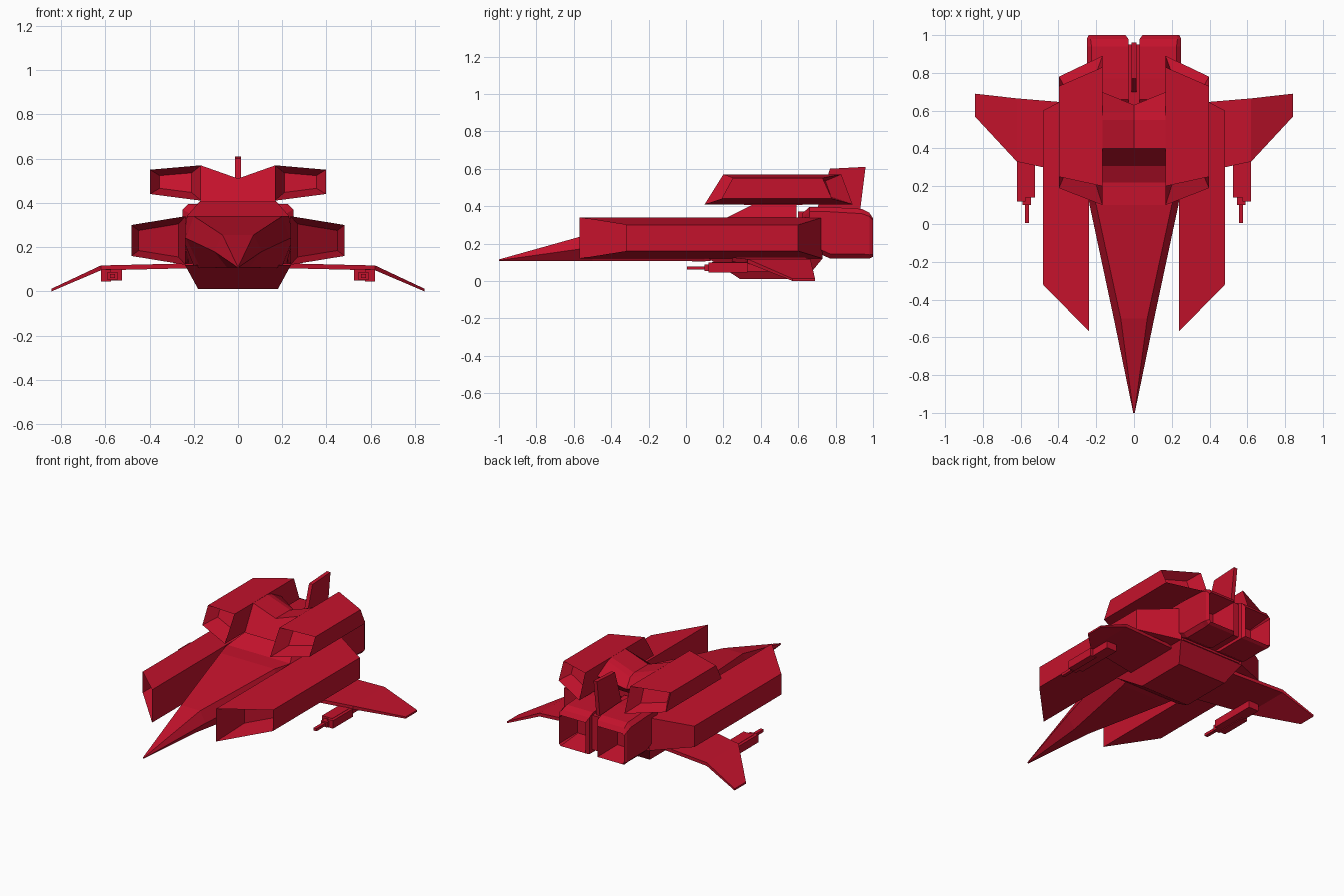
import bpy, bmesh
from mathutils import Vector

if "Cube" in bpy.data.objects:
    bpy.data.objects.remove(bpy.data.objects["Cube"])

red = bpy.data.materials.new("red_paint")
red.diffuse_color = (0.55, 0.006, 0.025, 1)
red.use_nodes = True
red.node_tree.nodes["Principled BSDF"].inputs["Base Color"].default_value = red.diffuse_color


def loft(name, rings, mirror=False, recess=()):
    """Skin rings of 3D points; recess = (end index, rim, depth vector) hollows an end cap."""
    bm = bmesh.new()
    vs = [[bm.verts.new(p) for p in r] for r in rings]
    n = len(vs[0])
    for a, b in zip(vs, vs[1:]):
        for i in range(n):
            j = (i + 1) % n
            bm.faces.new((a[i], a[j], b[j], b[i]))
    caps = [bm.faces.new(vs[0][::-1]), bm.faces.new(vs[-1])]
    bmesh.ops.recalc_face_normals(bm, faces=bm.faces)
    for end, rim, depth in recess:
        f = caps[end]
        bmesh.ops.inset_individual(bm, faces=[f], thickness=rim, use_even_offset=True)
        c = f.calc_center_median()
        for v in f.verts:
            v.co = c + (v.co - c) * 0.8 + Vector(depth)
    me = bpy.data.meshes.new(name)
    bm.to_mesh(me)
    bm.free()
    me.materials.append(red)
    ob = bpy.data.objects.new(name, me)
    bpy.context.collection.objects.link(ob)
    if mirror:
        ob.modifiers.new("mirror", 'MIRROR').use_mirror_merge = False
    return ob


def hull_ring(y, xt, zt, xm, zm, xb, zb):
    return [(-xt, y, zt), (xt, y, zt), (xm, y, zm), (xb, y, zb), (-xb, y, zb), (-xm, y, zm)]


def box(name, x0, x1, y0, y1, z0, z1, **kw):
    return loft(name, [[(x0, y, z0), (x1, y, z0), (x1, y, z1), (x0, y, z1)] for y in (y0, y1)], **kw)


# Needle nose and main hull
loft("hull", [
    hull_ring(-1.0, .003, .115, .004, .11, .003, .107),
    hull_ring(-.5, .07, .255, .107, .18, .05, .108),
    hull_ring(.1, .20, .34, .235, .24, .17, .105),
    hull_ring(.2, .23, .34, .25, .24, .20, .115),
    hull_ring(.73, .23, .34, .25, .24, .22, .125)])

# Belly keel
loft("belly", [
    [(-.24, .12, .12), (.24, .12, .12), (.24, .73, .12), (-.24, .73, .12)],
    [(-.18, .29, .01), (.18, .29, .01), (.18, .64, .01), (-.18, .64, .01)]])

# Side pods with slanted, hollow intakes
loft("side_pod", [
    [(.237, -.57, .12), (.482, -.32, .16), (.482, -.32, .30), (.237, -.57, .34)],
    [(.237, .73, .12), (.482, .60, .16), (.482, .60, .30), (.237, .73, .34)]],
    mirror=True, recess=[(0, .015, (.0, .22, 0))])

# Upper pods, hollow at both ends
loft("upper_pod", [
    [(.167, .10, .41), (.397, .19, .44), (.397, .25, .55), (.167, .20, .57)],
    [(.167, .89, .41), (.397, .78, .44), (.397, .73, .55), (.167, .83, .57)]],
    mirror=True, recess=[(0, .025, (0, .10, 0)), (1, .025, (0, -.08, 0))])

# Neck under the bridge
loft("neck", [
    [(-.24, .20, .33), (.24, .20, .33), (.24, .59, .33), (-.24, .59, .33)],
    [(-.17, .36, .41), (.17, .36, .41), (.17, .59, .41), (-.17, .59, .41)]])


# V-topped bridge joining the upper pods
def bridge_ring(yb, yo, yi, zo, zi):
    return [(-.17, yb, .405), (.17, yb, .405), (.17, yo, zo), (0, yi, zi), (-.17, yo, zo)]


loft("bridge", [
    bridge_ring(.31, .40, .40, .57, .51),
    bridge_ring(.55, .55, .55, .57, .51),
    bridge_ring(.59, .59, .59, .56, .495),
    bridge_ring(.62, .70, .63, .50, .43)])


# Twin square engines with rounded tops and hollow nozzles
def engine_ring(y, x0, x1, z0, z1, c):
    return [(x0, y, z0), (x1 - c, y, z0), (x1, y, z0 + c), (x1, y, z1 - c),
            (x1 - c, y, z1), (x0, y, z1)]


loft("engine", [
    engine_ring(.62, .03, .20, .20, .36, .02),
    engine_ring(.66, .03, .25, .17, .395, .025),
    engine_ring(.77, .03, .25, .12, .395, .025),
    engine_ring(.94, .03, .25, .12, .385, .025),
    engine_ring(.98, .03, .25, .12, .365, .02),
    engine_ring(1.0, .045, .24, .13, .335, .012)],
    mirror=True, recess=[(1, .012, (0, -.16, 0))])
box("engine_spine", -.035, .035, .6, .95, .14, .37)

# Tail fin
loft("tail_fin", [[(x, .70, .38), (x, .77, .60), (x, .96, .61), (x, .93, .37)]
                  for x in (-.013, .013)])

# Drooped wings
loft("wing", [[(x, yf, zt), (x, yr, zt), (x, yr, zb), (x, yf, zb)]
              for x, yf, yr, zt, zb in ((.20, .24, .63, .127, .105),
                                        (.62, .33, .665, .117, .095),
                                        (.843, .57, .69, .012, 0))], mirror=True)

# Wing guns: housing, side block and barrel
box("gun_housing", .525, .60, .14, .46, .05, .10, mirror=True)
box("gun_side_block", .575, .62, .12, .33, .045, .098, mirror=True)
box("gun_collar", .545, .59, .10, .16, .052, .088, mirror=True)
box("gun_barrel", .556, .578, .005, .12, .06, .078, mirror=True)
